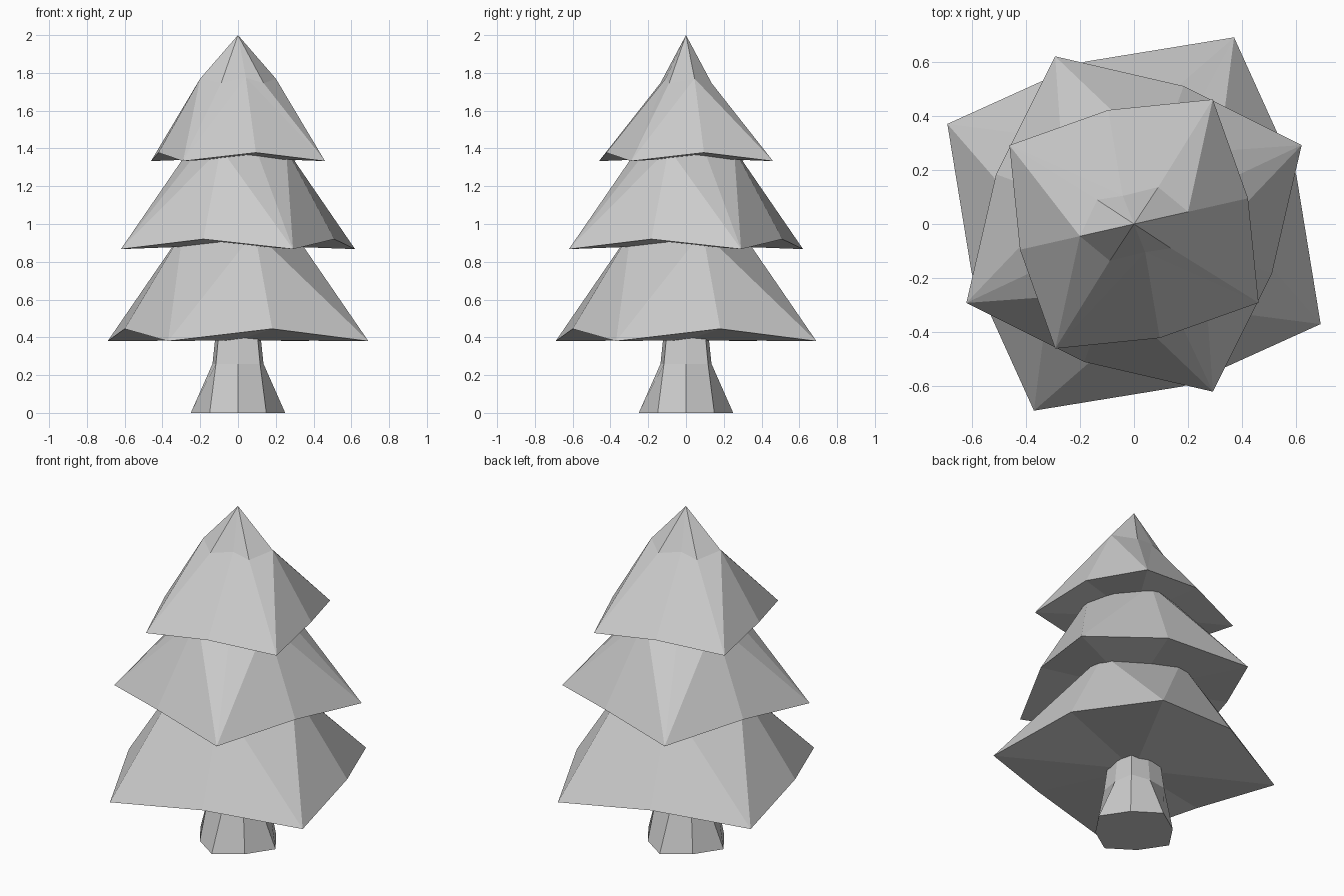
import bpy
from math import sin, cos, radians

if "Cube" in bpy.data.objects:
    bpy.data.objects.remove(bpy.data.objects["Cube"])


def polar(r, deg, z):
    return (r * cos(radians(deg)), r * sin(radians(deg)), z)


def make_object(name, verts, faces):
    mesh = bpy.data.meshes.new(name)
    mesh.from_pydata(verts, [], faces)
    mesh.validate()
    mesh.update()
    obj = bpy.data.objects.new(name, mesh)
    bpy.context.collection.objects.link(obj)
    return obj


# One skirt of branches: an eight-point rim (corners low, mid-edges raised),
# a small upper ring, an apex and a fanned underside
def foliage_tier(name, angle, corner, mid, up_corner, up_mids, z_under, z_apex):
    rim, ring = [], []
    for i in range(4):
        a = angle + 90 * i
        rim += [polar(corner[0], a, corner[1]),
                polar(mid[0], a + 45, mid[1])]
        r, twist, z = up_mids[i % 2]
        ring += [polar(up_corner[0], a + up_corner[1], up_corner[2]),
                 polar(r, a + 45 + twist, z)]
    verts = rim + ring + [(0, 0, z_apex), (0, 0, z_under)]
    faces = []
    for i in range(8):
        j = (i + 1) % 8
        if i % 2 == 0:      # corner to mid-edge
            faces += [(i, j, 8 + j), (i, 8 + j, 8 + i)]
        else:               # mid-edge to corner
            faces += [(i, j, 8 + i), (j, 8 + j, 8 + i)]
        faces += [(8 + i, 8 + j, 16), (j, i, 17)]
    return make_object(name, verts, faces)


foliage_tier("lower_branches", -28.2, (0.783, 0.38), (0.627, 0.445),
             (0.215, 0, 0.96), [(0.305, 0, 0.96)] * 2, 0.385, 1.02)
foliage_tier("middle_branches", 25.2, (0.685, 0.867), (0.542, 0.92),
             (0.22, 0, 1.40), [(0.27, 0, 1.40)] * 2, 0.89, 1.46)
foliage_tier("top_branches", -32.3, (0.545, 1.333), (0.432, 1.378),
             (0.163, -1, 1.745), [(0.205, 0, 1.77), (0.112, 9, 1.775)],
             1.35, 2.0)

# Flared trunk: (axis radius, diagonal radius, height) per ring
rings = [(0.25, 0.212, 0), (0.135, 0.165, 0.26), (0.115, 0.14, 0.45)]
verts = [polar(r[i % 2], 45 * i, r[2]) for r in rings for i in range(8)]
faces = [(k + i, k + (i + 1) % 8, k + 8 + (i + 1) % 8, k + 8 + i)
         for k in (0, 8) for i in range(8)]
faces += [tuple(range(7, -1, -1)), tuple(range(16, 24))]
make_object("trunk", verts, faces)
